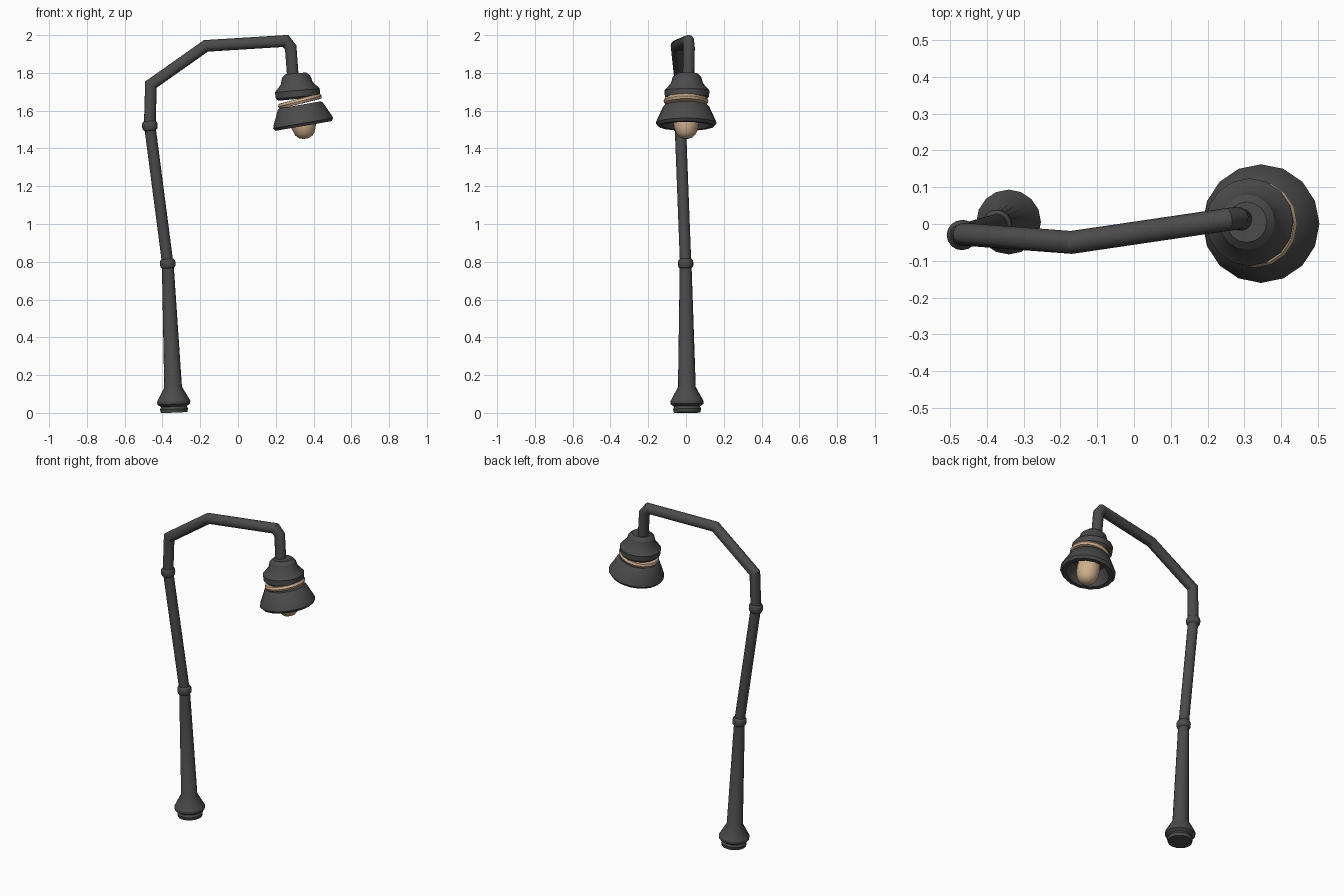
import bpy
import bmesh
from math import cos, sin, tau, radians
from mathutils import Vector

if "Cube" in bpy.data.objects:
    bpy.data.objects.remove(bpy.data.objects["Cube"])

SIDES = 16


def finish(name, bm, material=None):
    bmesh.ops.recalc_face_normals(bm, faces=bm.faces)
    mesh = bpy.data.meshes.new(name)
    bm.to_mesh(mesh)
    bm.free()
    obj = bpy.data.objects.new(name, mesh)
    bpy.context.collection.objects.link(obj)
    if material:
        mesh.materials.append(material)
    bpy.ops.object.select_all(action='DESELECT')
    obj.select_set(True)
    bpy.context.view_layer.objects.active = obj
    bpy.ops.object.shade_smooth_by_angle(angle=radians(28))
    return obj


def skin(bm, rings, closed=False):
    pairs = list(zip(rings, rings[1:]))
    if closed:
        pairs.append((rings[-1], rings[0]))
    for a, b in pairs:
        for i in range(SIDES):
            j = (i + 1) % SIDES
            bm.faces.new((a[i], a[j], b[j], b[i]))
    if not closed:
        bm.faces.new(rings[0])
        bm.faces.new(rings[-1])


def lathe(name, origin, axis, profile, material=None, closed=False):
    """Spin (radius, height) points about an axis that may lean."""
    turn = Vector((0, 0, 1)).rotation_difference(Vector(axis))
    bm = bmesh.new()
    rings = []
    for r, h in profile:
        rings.append([bm.verts.new(Vector(origin) + turn @ Vector(
            (r * cos(tau * i / SIDES), r * sin(tau * i / SIDES), h)))
            for i in range(SIDES)])
    skin(bm, rings, closed)
    return finish(name, bm, material)


def pipe(name, path, radius):
    """Sweep a round section along a path with mitred corners."""
    pts = [Vector(p) for p in path]
    dirs = [(b - a).normalized() for a, b in zip(pts, pts[1:])]
    u = dirs[0].cross(Vector((0, 1, 0))).normalized()
    v = dirs[0].cross(u)
    offsets = [radius * (u * cos(tau * i / SIDES) + v * sin(tau * i / SIDES))
               for i in range(SIDES)]
    bm = bmesh.new()
    rings = []
    for k, p in enumerate(pts):
        d_in, d_out = dirs[max(k - 1, 0)], dirs[min(k, len(dirs) - 1)]
        m = (d_in + d_out).normalized()
        rings.append([bm.verts.new(p + o - d_in * (o.dot(m) / d_in.dot(m)))
                      for o in offsets])
        turn = d_in.rotation_difference(d_out)
        offsets = [turn @ o for o in offsets]
    skin(bm, rings)
    return finish(name, bm)


def lean(degrees):
    return (-sin(radians(degrees)), 0, cos(radians(degrees)))


def coloured(name, rgb):
    mat = bpy.data.materials.new(name)
    mat.diffuse_color = (*rgb, 1)
    mat.use_nodes = True
    mat.node_tree.nodes["Principled BSDF"].inputs["Base Color"].default_value = mat.diffuse_color
    return mat


iron = coloured("dark_iron", (0.07, 0.07, 0.07))
glow = coloured("warm_tan", (0.62, 0.43, 0.27))

foot = Vector((-0.338, 0.006, 0.002))
knee = Vector((-0.372, -0.002, 0.79))
collar_top = Vector((-0.467, -0.03, 1.52))

# Flared base with tapering lower pole
lathe("base_and_lower_pole", foot, knee - foot,
      [(0.07, 0), (0.074, 0.018), (0.068, 0.032), (0.087, 0.045),
       (0.088, 0.06), (0.047, 0.135), (0.031, 0.79)], iron)

# Upper pole, bent arm and neck
pipe("upper_pole", [knee, collar_top], 0.03).data.materials.append(iron)
pipe("arm", [collar_top, (-0.461, -0.028, 1.738), (-0.17, -0.05, 1.943),
             (0.252, 0.012, 1.969), (0.279, 0.016, 1.935),
             (0.292, 0.012, 1.76)], 0.031).data.materials.append(iron)

# Joint collars
collar = [(0.03, -0.026), (0.038, -0.018), (0.041, -0.008),
          (0.041, 0.008), (0.038, 0.018), (0.03, 0.026)]
lathe("lower_collar", knee, knee - foot, collar, iron)
lathe("upper_collar", collar_top, collar_top - knee, collar, iron)

# Lamp cap
lathe("lamp_cap", (0.318, 0.005, 1.662), lean(5),
      [(0.105, 0), (0.117, 0.012), (0.119, 0.045), (0.085, 0.083),
       (0.075, 0.118), (0.055, 0.136)], iron)

# Loose glowing ring, tilted more than the cap
lathe("lamp_ring", (0.328, 0, 1.65), lean(14),
      [(0.1, -0.014), (0.113, -0.013), (0.119, 0),
       (0.113, 0.013), (0.1, 0.014)], glow)

# Hollow shade
rim = (0.347, 0.001, 1.522)
lathe("lamp_shade", rim, lean(9.8),
      [(0.085, 0.07), (0.125, -0.003), (0.15, -0.003), (0.161, 0.012),
       (0.157, 0.025), (0.121, 0.103), (0.112, 0.11)], iron)

# Bulb
lathe("bulb", rim, lean(9.8),
      [(0.012, -0.071), (0.035, -0.063), (0.052, -0.045), (0.064, -0.012),
       (0.068, 0.025), (0.062, 0.075)], glow)
